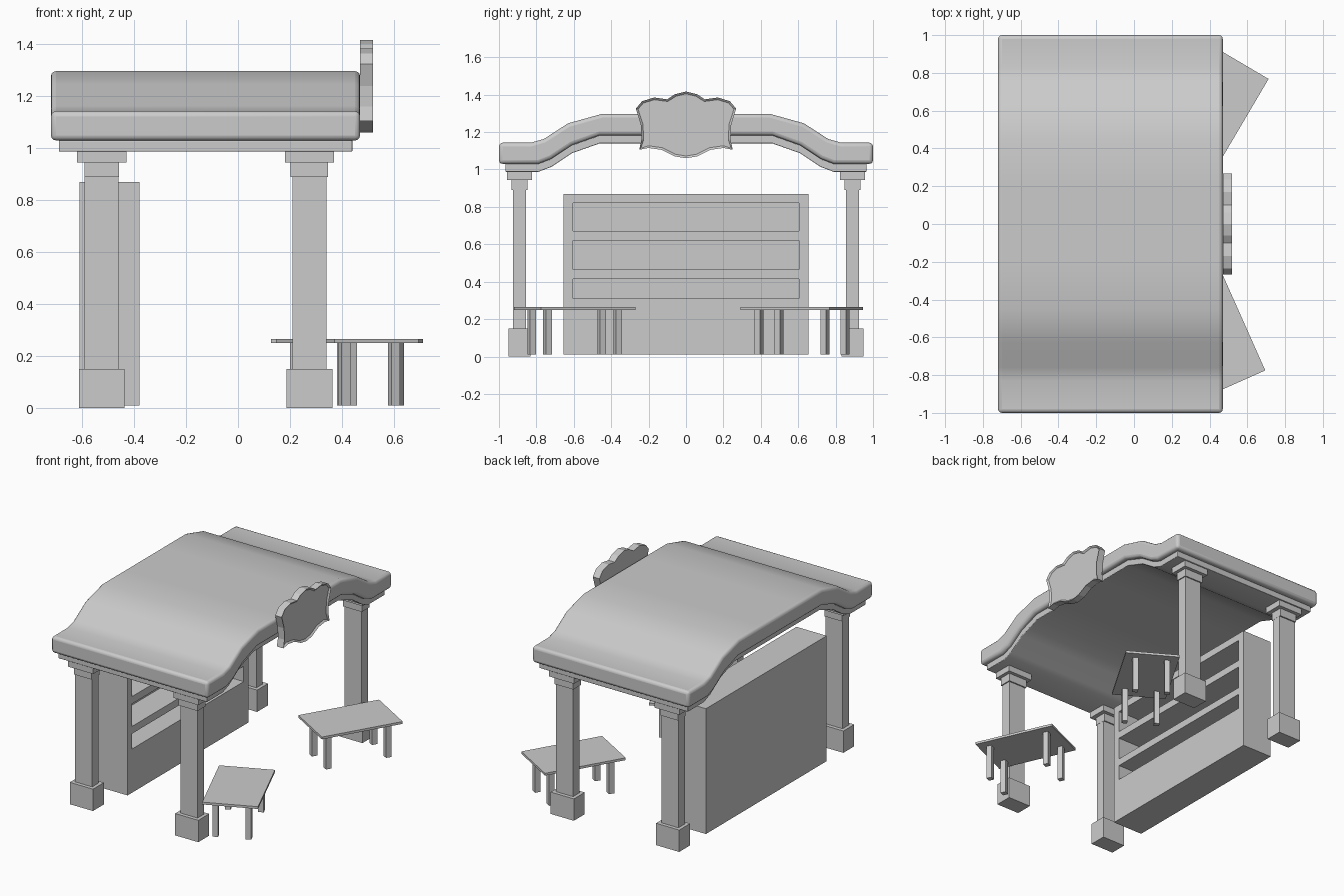
import bpy, bmesh
from math import radians
from mathutils import Matrix

if "Cube" in bpy.data.objects:
    bpy.data.objects.remove(bpy.data.objects["Cube"])


def finish(name, bm):
    bmesh.ops.recalc_face_normals(bm, faces=bm.faces)
    me = bpy.data.meshes.new(name)
    bm.to_mesh(me)
    bm.free()
    ob = bpy.data.objects.new(name, me)
    bpy.context.collection.objects.link(ob)
    return ob


def add_box(bm, x, y, z):
    """Box from (min, max) ranges."""
    c = [(r[0] + r[1]) / 2 for r in (x, y, z)]
    s = [r[1] - r[0] for r in (x, y, z)]
    m = Matrix.Translation(c) @ Matrix.Diagonal((*s, 1))
    return bmesh.ops.create_cube(bm, size=1, matrix=m)["verts"]


def add_prism(bm, points, vec):
    """Extrude a closed outline along a vector; returns the far cap."""
    f = bm.faces.new([bm.verts.new(p) for p in points])
    ext = bmesh.ops.extrude_face_region(bm, geom=[f], use_keep_orig=True)["geom"]
    bmesh.ops.translate(bm, vec=vec, verts=[g for g in ext if isinstance(g, bmesh.types.BMVert)])
    return [g for g in ext if isinstance(g, bmesh.types.BMFace)][-1]


def smooth(ob, angle):
    bpy.ops.object.select_all(action='DESELECT')
    ob.select_set(True)
    bpy.context.view_layer.objects.active = ob
    bpy.ops.object.shade_smooth_by_angle(angle=radians(angle))


def curved_slab(name, x0, x1, top, bottom, bevel):
    half = top + bottom[::-1]          # right half, centre to eave and back
    full = half + [(-y, z) for y, z in half[::-1]]
    bm = bmesh.new()
    add_prism(bm, [(x0, y, z) for y, z in full], (x1 - x0, 0, 0))
    ob = finish(name, bm)
    mod = ob.modifiers.new("round", 'BEVEL')
    mod.width, mod.segments = bevel, 3
    mod.limit_method, mod.angle_limit = 'ANGLE', radians(60)
    smooth(ob, 40)


# Roof and the trim layer beneath it
roof_top = [(0.2, 1.297), (0.45, 1.297), (0.63, 1.247), (0.76, 1.163), (0.83, 1.143), (1.0, 1.143)]
roof_low = [(0.2, 1.183), (0.46, 1.183), (0.61, 1.13), (0.72, 1.057), (0.79, 1.03), (1.0, 1.03)]
trim_top = [(min(y, 0.965), z) for y, z in roof_low]
trim_low = [(min(y, 0.965), z - 0.043) for y, z in roof_low]
curved_slab("roof", -0.72, 0.47, roof_top, roof_low, 0.02)
curved_slab("roof_trim", -0.69, 0.44, trim_top, trim_low, 0.004)

# Four columns with base and capital
for end, cx in (("front", 0.275), ("back", -0.525)):
    for side, cy in (("left", -0.89), ("right", 0.89)):
        bm = bmesh.new()
        parts = [(0.088, 0.059, 0, 0.15), (0.065, 0.034, 0.15, 0.945), (0.095, 0.067, 0.945, 0.99)]
        if end == "front":
            parts.append((0.072, 0.043, 0.89, 0.945))
        else:
            parts.append((0.066, 0.043, 0.89, 0.945))
        for hx, hy, z0, z1 in parts:
            add_box(bm, (cx - hx, cx + hx), (cy - hy, cy + hy), (z0, z1))
        finish(f"{end}_{side}_column", bm)

# Shelf cabinet: comb-shaped section closed by two sides
bm = bmesh.new()
xb, xi, xf = -0.61, -0.56, -0.38
comb = [(xb, 0.01), (xf, 0.01)]
for z0, z1 in ((0.31, 0.415), (0.465, 0.62), (0.67, 0.82)):
    comb += [(xf, z0), (xi, z0), (xi, z1), (xf, z1)]
comb += [(xf, 0.87), (xb, 0.87)]
add_prism(bm, [(x, -0.605, z) for x, z in comb], (0, 1.21, 0))
for s in (-1, 1):
    add_box(bm, (xb, xf), sorted((s * 0.605, s * 0.655)), (0.01, 0.87))
finish("shelf_cabinet", bm)

# Two angled tables
for name, cx, cy, ang in (("right_table", 0.42, 0.62, 59.5), ("left_table", 0.421, -0.595, 114)):
    bm = bmesh.new()
    add_box(bm, (-0.276, 0.276), (-0.177, 0.177), (0.25, 0.266))
    for lx in (-0.205, 0.205):
        for ly in (-0.105, 0.105):
            add_box(bm, (lx - 0.018, lx + 0.018), (ly - 0.018, ly + 0.018), (0.01, 0.25))
    ob = finish(name, bm)
    ob.location = (cx, cy, 0)
    ob.rotation_euler.z = radians(ang)

# Blank sign board with a raised rim
half = [(0.06, 1.402), (0.1, 1.375), (0.17, 1.385), (0.235, 1.365), (0.268, 1.325),
        (0.242, 1.24), (0.238, 1.16), (0.25, 1.105), (0.2, 1.115), (0.13, 1.105), (0.06, 1.07)]
outline = [(0, 1.417)] + half + [(0, 1.06)] + [(-y, z) for y, z in half[::-1]]
bm = bmesh.new()
cap = add_prism(bm, [(0.47, y, z) for y, z in outline], (0.05, 0, 0))
bmesh.ops.recalc_face_normals(bm, faces=bm.faces)
cap = max(bm.faces, key=lambda f: f.calc_center_median().x)
bmesh.ops.inset_region(bm, faces=[cap], thickness=0.012, depth=-0.01)
finish("sign_board", bm)
